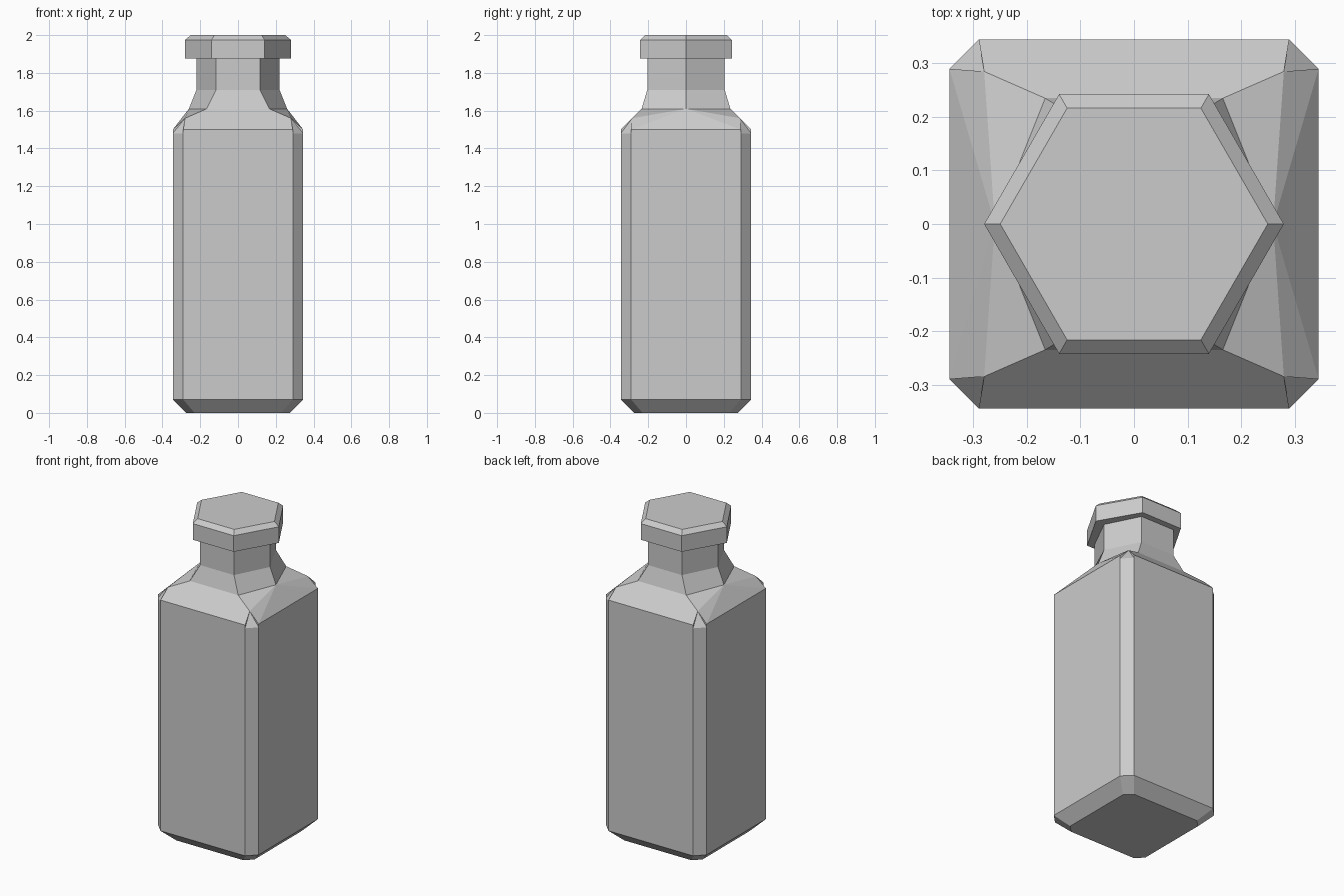
import bpy, bmesh

if "Cube" in bpy.data.objects:
    bpy.data.objects.remove(bpy.data.objects["Cube"])


def make_object(name, faces):
    """Weld a list of polygons into one closed, flat-shaded object."""
    bm = bmesh.new()
    for pts in faces:
        bm.faces.new([bm.verts.new(p) for p in pts])
    bmesh.ops.remove_doubles(bm, verts=bm.verts, dist=0.0005)
    bmesh.ops.recalc_face_normals(bm, faces=bm.faces)
    mesh = bpy.data.meshes.new(name)
    bm.to_mesh(mesh)
    bm.free()
    obj = bpy.data.objects.new(name, mesh)
    bpy.context.collection.objects.link(obj)
    return obj


def hexagon(point_x, flat_x, flat_y, z):
    """Six-sided ring with points on +x and -x."""
    return [(point_x, 0, z), (flat_x, flat_y, z), (-flat_x, flat_y, z),
            (-point_x, 0, z), (-flat_x, -flat_y, z), (flat_x, -flat_y, z)]


def octagon(half, flat, z):
    """Square ring with cut corners."""
    return [(half, -flat, z), (half, flat, z), (flat, half, z), (-flat, half, z),
            (-half, flat, z), (-half, -flat, z), (-flat, -half, z), (flat, -half, z)]


def loft(rings):
    """Quads between successive rings."""
    return [(a[i - 1], a[i], b[i], b[i - 1])
            for a, b in zip(rings, rings[1:]) for i in range(len(a))]


# Main sizes
H, F = 0.345, 0.29
Z_LOW, Z_CUT, Z_TOP = 0.07, 1.48, 1.50
TIP = (0.28, 0.285, 1.56)
RING = (0.26, 0.166, 0.235, 1.61)

# Base with sloped rim
base = octagon(0.275, 0.23, 0)
faces = [base] + loft([base, octagon(H, F, Z_LOW)])

# Side walls and shoulder slopes
for s in (-1, 1):
    wall = [(-F, Z_LOW), (F, Z_LOW), (F, Z_CUT), (F, Z_TOP), (-F, Z_TOP), (-F, Z_CUT)]
    faces.append([(u, s * H, z) for u, z in wall])
    faces.append([(s * H, u, z) for u, z in wall])
    px, fx, fy, rz = RING
    faces.append([(-F, s * H, Z_TOP), (F, s * H, Z_TOP), (TIP[0], s * TIP[1], TIP[2]),
                  (fx, s * fy, rz), (-fx, s * fy, rz), (-TIP[0], s * TIP[1], TIP[2])])
    faces.append([(s * H, -F, Z_TOP), (s * H, F, Z_TOP), (s * px, 0, rz)])

# Cut corners, with small facets running up to the shoulder
for sx in (-1, 1):
    for sy in (-1, 1):
        def m(x, y, z):
            return (sx * x, sy * y, z)
        a, b = m(F, H, Z_CUT), m(H, F, Z_CUT)
        a2, b2, tip = m(F, H, Z_TOP), m(H, F, Z_TOP), m(*TIP)
        faces += [(m(F, H, Z_LOW), m(H, F, Z_LOW), b, a),
                  (a, b, tip), (a, tip, a2), (b, b2, tip),
                  (b2, tip, m(px, 0, rz)), (tip, m(fx, fy, rz), m(px, 0, rz))]

# Hexagonal neck
neck = [hexagon(*RING), hexagon(0.22, 0.116, 0.205, 1.71), hexagon(0.22, 0.116, 0.205, 1.89)]
faces += loft(neck) + [neck[-1]]
make_object("bottle", faces)

# Hexagonal stopper with bevelled top
cap = [hexagon(r, r / 2, r * 0.866, z) for r, z in ((0.28, 1.875), (0.28, 1.975), (0.25, 2.0))]
make_object("stopper", [cap[0]] + loft(cap) + [cap[-1]])
